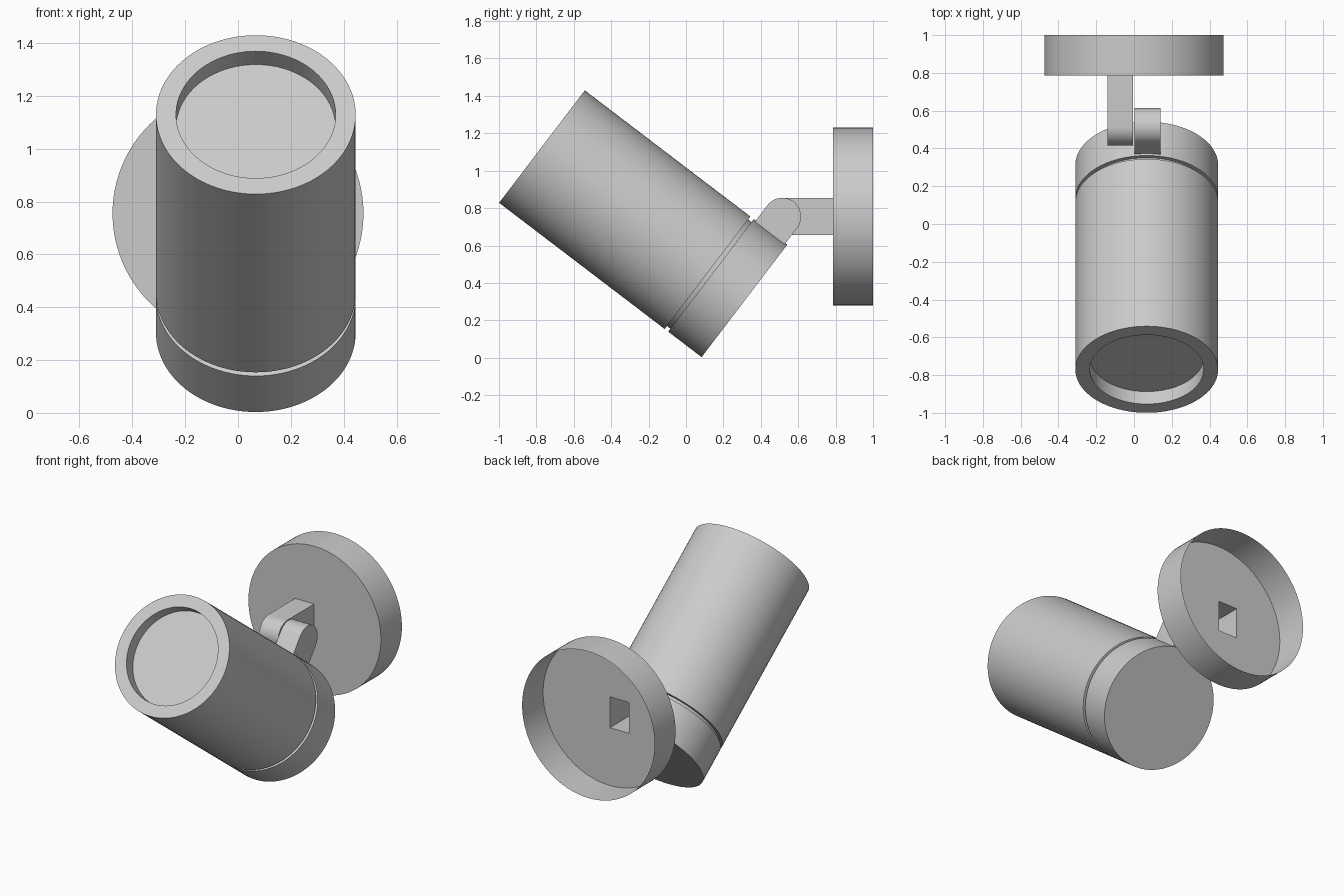
import bpy, bmesh, math
from mathutils import Matrix, Vector

if "Cube" in bpy.data.objects:
    bpy.data.objects.remove(bpy.data.objects["Cube"])

SEG = 96
TILT = math.radians(52.7)                 # lamp axis leaning from +z towards -y
LAMP = Matrix.Translation((0.0675, 0.3125, 0.304)) @ Matrix.Rotation(TILT, 4, 'X')
PIVOT_Y, PIVOT_Z, BAR_R = 0.515, 0.755, 0.1


def finish(name, bm, matrix):
    bm.transform(matrix)
    me = bpy.data.meshes.new(name)
    bm.to_mesh(me)
    bm.free()
    ob = bpy.data.objects.new(name, me)
    bpy.context.collection.objects.link(ob)
    bpy.ops.object.select_all(action='DESELECT')
    ob.select_set(True)
    bpy.context.view_layer.objects.active = ob
    bpy.ops.object.shade_smooth_by_angle(angle=math.radians(30))
    return ob


def lathe(name, profile, matrix):
    """Spin (radius, height) points around local z."""
    bm = bmesh.new()
    verts = [bm.verts.new((r, 0, h)) for r, h in profile]
    edges = [bm.edges.new(p) for p in zip(verts, verts[1:])]
    bmesh.ops.spin(bm, geom=verts + edges, cent=(0, 0, 0), axis=(0, 0, 1),
                   angle=math.tau, steps=SEG, use_duplicate=False)
    bmesh.ops.remove_doubles(bm, verts=bm.verts, dist=1e-5)
    bmesh.ops.recalc_face_normals(bm, faces=bm.faces)
    return finish(name, bm, matrix)


def rounded_bar(name, x0, x1, length, angle):
    """Hollow bar with a round end at the pivot and an open far end."""
    pts = [(length, -BAR_R)]
    for i in range(25):
        t = -math.pi / 2 - math.pi * i / 24
        pts.append((BAR_R * math.cos(t), BAR_R * math.sin(t)))
    pts.append((length, BAR_R))
    bm = bmesh.new()
    a = [bm.verts.new((x0, y, z)) for y, z in pts]
    b = [bm.verts.new((x1, y, z)) for y, z in pts]
    bm.faces.new(a)
    bm.faces.new(b[::-1])
    for i in range(len(pts) - 1):
        bm.faces.new((a[i], b[i], b[i + 1], a[i + 1]))
    bmesh.ops.recalc_face_normals(bm, faces=bm.faces)
    # open shell: make sure the x0 side faces outwards
    side = min(bm.faces, key=lambda f: f.calc_center_median().x)
    if side.normal.x > 0:
        bmesh.ops.reverse_faces(bm, faces=bm.faces)
    return finish(name, bm, Matrix.Translation((0, PIVOT_Y, PIVOT_Z))
                  @ Matrix.Rotation(angle, 4, 'X'))


# Lamp housing with rear groove and front recess, closed by the lens
R, L = 0.378, 1.361
lathe("lamp_housing", [(0, 0), (R, 0), (R, 0.225), (R - 0.02, 0.225), (R - 0.02, 0.248),
                       (R, 0.248), (R, L), (0.302, L), (0.302, L - 0.083), (0, L - 0.083)], LAMP)

# Hinge arms: one from the wall plate, one from the lamp
PLATE_Y = 0.785
rounded_bar("wall_arm", -0.14, -0.004, PLATE_Y - PIVOT_Y, 0)
rounded_bar("lamp_arm", 0.002, 0.14, 0.118, TILT + math.pi)

# Wall plate: thin cup open to the back, with a hole into the hollow arm
bm = bmesh.new()
ring = [bm.verts.new((0.475 * math.cos(math.tau * i / SEG), PLATE_Y,
                      PIVOT_Z + 0.475 * math.sin(math.tau * i / SEG))) for i in range(SEG)]
hole = [bm.verts.new((x, PLATE_Y, PIVOT_Z + z))
        for x, z in ((-0.14, -0.1), (-0.004, -0.1), (-0.004, 0.1), (-0.14, 0.1))]
rim = [bm.edges.new((ring[i], ring[(i + 1) % SEG])) for i in range(SEG)]
inner = [bm.edges.new((hole[i], hole[(i + 1) % 4])) for i in range(4)]
bmesh.ops.triangle_fill(bm, edges=rim + inner, use_beauty=True, normal=(0, -1, 0))
wall = bmesh.ops.extrude_edge_only(bm, edges=rim)
bmesh.ops.translate(bm, vec=(0, 1.0 - PLATE_Y, 0),
                    verts=[g for g in wall["geom"] if isinstance(g, bmesh.types.BMVert)])
bm.normal_update()
centre = Vector((0, 1.0, PIVOT_Z))
bmesh.ops.reverse_faces(bm, faces=[f for f in bm.faces
                                   if f.normal.dot(f.calc_center_median() - centre) < 0])
finish("wall_plate", bm, Matrix.Identity(4))
